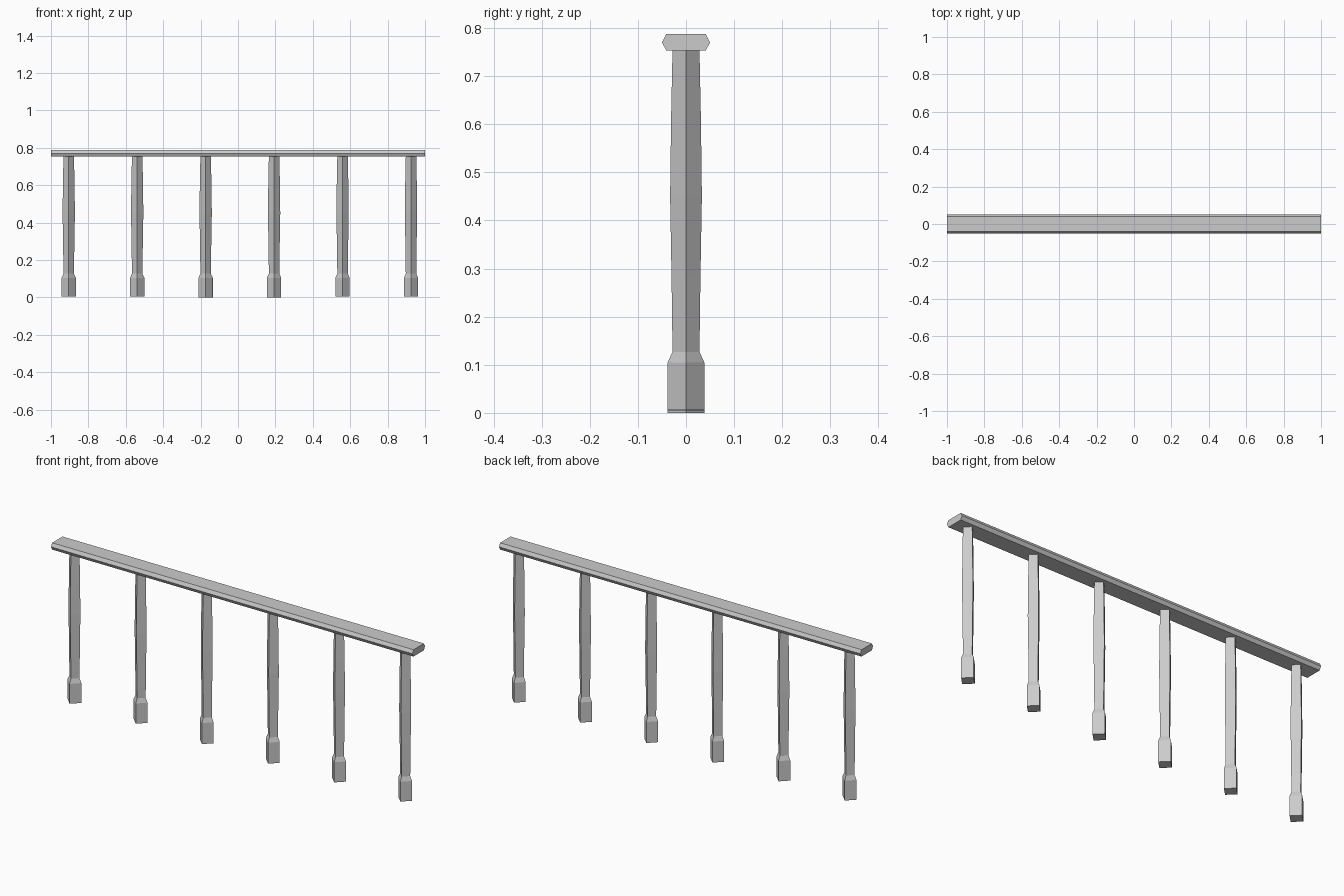
import bpy, bmesh, math

if "Cube" in bpy.data.objects:
    bpy.data.objects.remove(bpy.data.objects["Cube"])


def loft(name, rings):
    """Skin equal-length rings of points into a closed solid."""
    bm = bmesh.new()
    loops = [[bm.verts.new(p) for p in ring] for ring in rings]
    n = len(loops[0])
    for a, b in zip(loops, loops[1:]):
        for i in range(n):
            j = (i + 1) % n
            bm.faces.new((a[i], a[j], b[j], b[i]))
    bm.faces.new(loops[0][::-1])
    bm.faces.new(loops[-1])
    bmesh.ops.recalc_face_normals(bm, faces=bm.faces)
    mesh = bpy.data.meshes.new(name)
    bm.to_mesh(mesh)
    bm.free()
    obj = bpy.data.objects.new(name, mesh)
    bpy.context.collection.objects.link(obj)
    return obj


# Handrail: flattened hexagonal section running along x
section = [(-0.041, 0.753), (0.041, 0.753), (0.05, 0.77),
           (0.041, 0.787), (-0.041, 0.787), (-0.05, 0.77)]
loft("handrail", [[(x, y, z) for y, z in section] for x in (-1, 1)])

# Balusters: four-sided posts set cornerwise, with a block foot and slight swelling
profile = [(0.038, 0.105), (0.028, 0.127), (0.030, 0.28),
           (0.033, 0.45), (0.031, 0.61), (0.028, 0.755)]
feet = (0.006, 0.004, 0.0, 0.0, 0.004, 0.006)
for k, foot in enumerate(feet):
    x = -0.905 + 0.366 * k
    rings = [[(x + r * math.cos(i * math.pi / 2), r * math.sin(i * math.pi / 2), z)
              for i in range(4)] for r, z in [(0.038, foot)] + profile]
    loft(f"baluster_{k + 1}", rings)
